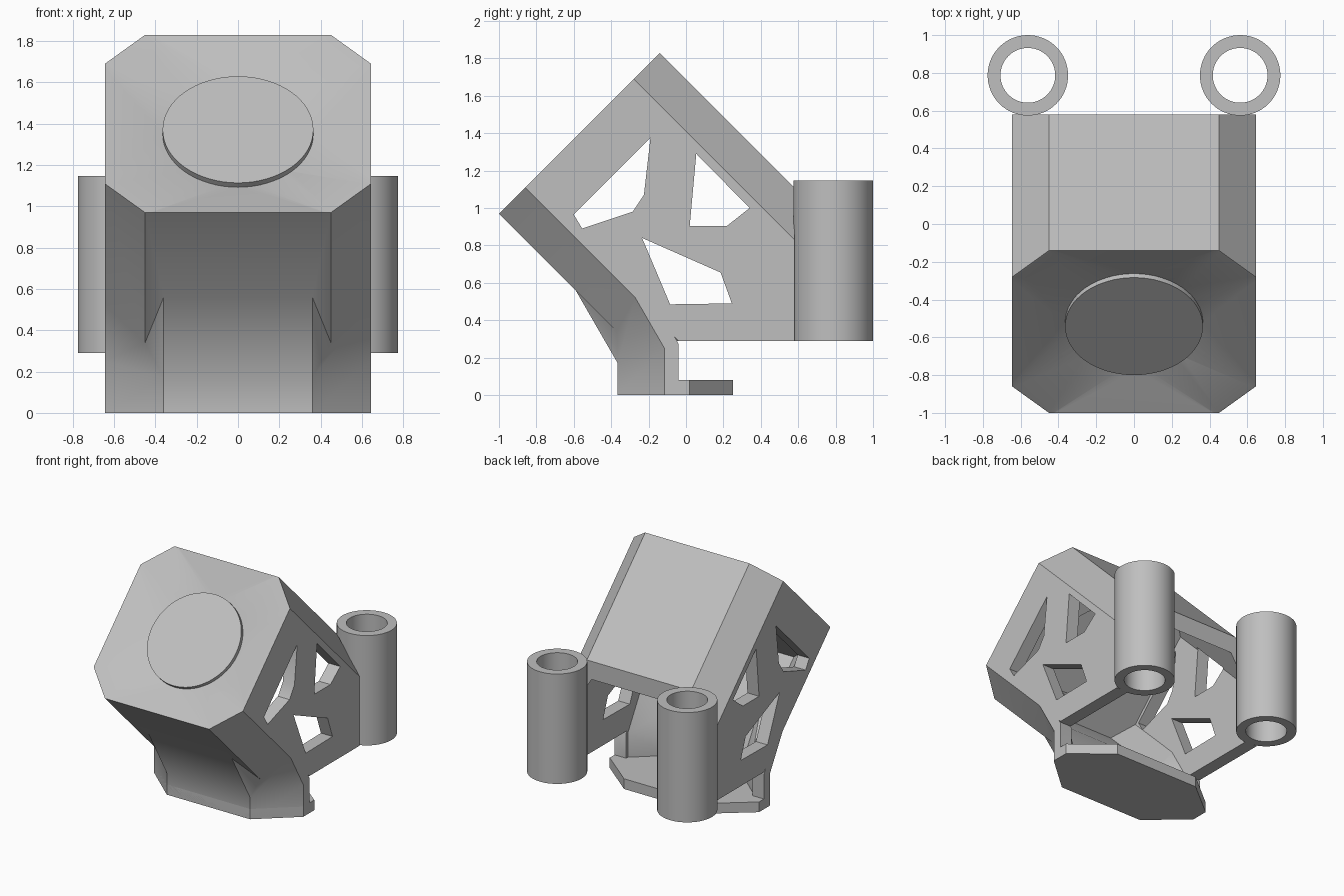
import bpy, bmesh, math
from mathutils import Vector

cube = bpy.data.objects.get("Cube")
if cube:
    bpy.data.objects.remove(cube, do_unlink=True)

grey = bpy.data.materials.new("plain_grey")
grey.use_nodes = True
GREY = (0.52, 0.52, 0.52, 1)
grey.diffuse_color = GREY
grey.node_tree.nodes["Principled BSDF"].inputs["Base Color"].default_value = GREY

R2 = math.sqrt(2)
LEN = 1.216      # length of the sloping face
WALL = 0.1


def make(name, bm):
    bmesh.ops.recalc_face_normals(bm, faces=bm.faces)
    mesh = bpy.data.meshes.new(name)
    bm.to_mesh(mesh)
    bm.free()
    mesh.materials.append(grey)
    ob = bpy.data.objects.new(name, mesh)
    bpy.context.collection.objects.link(ob)
    return ob


def loft(name, rings):
    """Closed skin through rings that have equal point counts."""
    bm = bmesh.new()
    loops = [[bm.verts.new(p) for p in ring] for ring in rings]
    n = len(loops[0])
    for a, b in zip(loops, loops[1:]):
        for i in range(n):
            j = (i + 1) % n
            bm.faces.new((a[i], a[j], b[j], b[i]))
    bm.faces.new(loops[0])
    bm.faces.new(loops[-1])
    return make(name, bm)


def hull(name, points):
    bm = bmesh.new()
    verts = [bm.verts.new(p) for p in points]
    bmesh.ops.convex_hull(bm, input=verts)
    return make(name, bm)


def combine(target, other, operation):
    mod = target.modifiers.new("cut", 'BOOLEAN')
    mod.operation = operation
    mod.solver = 'EXACT'
    mod.object = other
    bpy.context.view_layer.objects.active = target
    bpy.ops.object.modifier_apply(modifier=mod.name)
    bpy.data.objects.remove(other, do_unlink=True)


def smooth(ob, degrees=35):
    bpy.ops.object.select_all(action='DESELECT')
    ob.select_set(True)
    bpy.context.view_layer.objects.active = ob
    bpy.ops.object.shade_smooth_by_angle(angle=math.radians(degrees))


def tilted(x, s, d):
    """Across x, up the sloping face s (from its middle), depth d behind it."""
    s += LEN / 2
    return Vector((x, -1 + (s + d) / R2, 0.97 + (s - d) / R2))


def octagon(hx, hs, fx, fs):
    half = [(fx, -hs), (hx, -fs), (hx, fs), (fx, hs)]
    return half + [(-x, s) for x, s in reversed(half)]


def tilted_ring(outline, d, scale=1):
    return [tilted(x * scale, s * scale, d) for x, s in outline]


def circle(r, d, n=64):
    return [tilted(r * math.cos(a), r * math.sin(a), d)
            for a in (2 * math.pi * i / n for i in range(n))]


def neck_rings(half, floor, rise):
    """Upright section that bends forward by 30 degrees at a mitre."""
    pts = half + [(-x, y) for x, y in reversed(half)]
    mitre = [Vector((x, y, 0.17 + (y + 0.365) * 0.32)) for x, y in pts]
    lean = Vector((0, -0.577 * rise, rise))
    return [[Vector((x, y, floor)) for x, y in pts], mitre, [p + lean for p in mitre]]


def side_prism(name, outline, hx):
    return loft(name, [[(x, y, z) for y, z in outline] for x in (-hx, hx)])


# Tilted octagonal housing, trimmed at the back and bottom
outer = octagon(0.645, LEN / 2, 0.45, LEN / 2 - 0.198)
inner = octagon(0.645 - WALL, LEN / 2 - WALL, 0.41, LEN / 2 - 0.257)
housing = loft("housing", [tilted_ring(outer, 0), tilted_ring(outer, 2.2)])
trim = side_prism("trim", [(-1.5, 0.29), (0.58, 0.29), (0.58, 2.2), (-1.5, 2.2)], 1)
combine(housing, trim, 'INTERSECT')

# Neck leading down to the base
neck = loft("neck", neck_rings([(0.36, -0.365), (0.645, -0.115), (0.645, -0.04)], 0, 0.53))
combine(housing, neck, 'UNION')

# Hollow interior
combine(housing, loft("cavity", [tilted_ring(inner, 0.26), tilted_ring(inner, 2.4)]), 'DIFFERENCE')
neck_cavity = neck_rings([(0.31, -0.265), (0.545, -0.06), (0.545, 0.3)], 0.08, 0.5)
combine(housing, loft("neck_cavity", neck_cavity), 'DIFFERENCE')

# Dished front and round opening
combine(housing, hull("dish", tilted_ring(outer, -0.01, 1.058) + circle(0.365, 0.07)), 'DIFFERENCE')
combine(housing, loft("bore", [circle(0.365, 0.04), circle(0.365, 0.4)]), 'DIFFERENCE')

# Angular windows through both side walls
windows = [
    [(-0.19, 1.375), (-0.6, 0.965), (-0.555, 0.89), (-0.285, 0.98), (-0.225, 1.07)],
    [(0.055, 1.29), (0.34, 1.0), (0.22, 0.905), (0.02, 0.905)],
    [(-0.235, 0.84), (0.185, 0.655), (0.245, 0.49), (-0.085, 0.485)],
]
for outline in windows:
    combine(housing, side_prism("window", outline, 1), 'DIFFERENCE')
smooth(housing)

# Base plate
half = [(0.36, -0.365), (0.645, -0.115), (0.645, 0.02), (0.36, 0.25)]
base = half + [(-x, y) for x, y in reversed(half)]
loft("base_plate", [[(x, y, z) for x, y in base] for z in (0, 0.08)])


# Mounting tubes at the back
def tube(name, cx, cy, z0, z1, r_out, r_in, n=64):
    bm = bmesh.new()
    rings = []
    for r, z in ((r_out, z0), (r_out, z1), (r_in, z1), (r_in, z0)):
        rings.append([bm.verts.new((cx + r * math.cos(2 * math.pi * i / n),
                                    cy + r * math.sin(2 * math.pi * i / n), z))
                      for i in range(n)])
    for k in range(4):
        a, b = rings[k], rings[(k + 1) % 4]
        for i in range(n):
            j = (i + 1) % n
            bm.faces.new((a[i], a[j], b[j], b[i]))
    smooth(make(name, bm))


for name, side in (("left_tube", 1), ("right_tube", -1)):
    tube(name, side * 0.562, 0.787, 0.29, 1.148, 0.213, 0.145)
